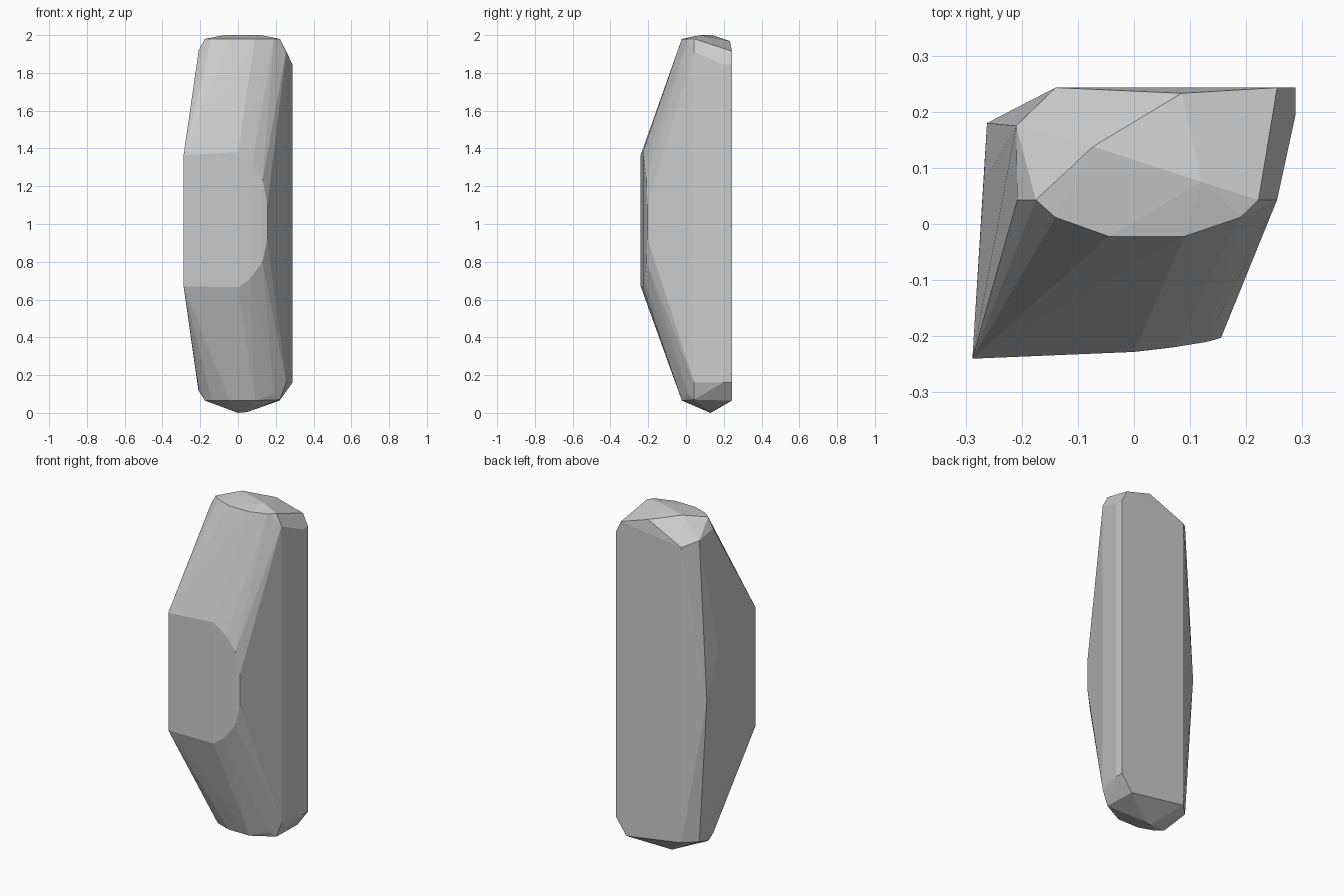
import bpy
import bmesh

cube = bpy.data.objects.get("Cube")
if cube:
    bpy.data.objects.remove(cube, do_unlink=True)

# One plain grey stone colour
grey = bpy.data.materials.new("stone_grey")
grey.use_nodes = True
colour = (0.6, 0.6, 0.6, 1)
grey.diffuse_color = colour
grey.node_tree.nodes["Principled BSDF"].inputs["Base Color"].default_value = colour


def ring(outline, z):
    """Lift an (x, y) outline to one height."""
    return [(x, y, z) for x, y in outline]


# Rounded front rim shared by both ends
rim = [(.222, .043), (.19, .012), (.09, -.022), (-.045, -.022), (-.14, .012), (-.175, .043)]
# Corners of the long right-hand flank
flank = [(.288, .243), (.288, .195)]

points = ring(rim, 1.98) + ring(rim[2:], .065) + ring(flank, 1.845) + ring(flank, .16)

# Crown and its chamfered corners
points += [(.12, .075, 2), (-.073, .138, 2), (.085, .233, 1.968), (.255, .243, 1.915),
           (.255, .043, 1.912), (-.208, .043, 1.92), (-.21, .175, 1.9), (-.14, .243, 1.865)]

# Pointed foot
points += [(0, .13, 0), (.05, .13, .005), (.22, .243, .065), (.222, .043, .07), (.19, .012, .1),
           (.255, .043, .16), (-.208, .043, .12), (-.21, .175, .12), (-.14, .243, .12)]

# Projecting front facet, with its curved right edge
points += [(-.288, -.24, 1.365), (0, -.228, 1.38), (.075, -.219, 1.317), (.13, -.21, 1.237),
           (.155, -.203, 1.105), (.155, -.203, .92), (.13, -.21, .8), (.06, -.221, .707),
           (0, -.228, .665), (-.288, -.24, .67)]

# Bulging back corner of the left-hand flank
points += [(-.262, .18, .97), (-.268, .075, 1.22)]

# Wrap the facets into one faceted block
bm = bmesh.new()
for p in points:
    bm.verts.new(p)
hull = bmesh.ops.convex_hull(bm, input=bm.verts)
loose = {g for g in hull["geom_interior"] + hull["geom_unused"] if isinstance(g, bmesh.types.BMVert)}
bmesh.ops.delete(bm, geom=list(loose), context="VERTS")
bmesh.ops.recalc_face_normals(bm, faces=bm.faces)

mesh = bpy.data.meshes.new("faceted_stone")
bm.to_mesh(mesh)
bm.free()
mesh.materials.append(grey)
stone = bpy.data.objects.new("faceted_stone", mesh)
bpy.context.collection.objects.link(stone)
